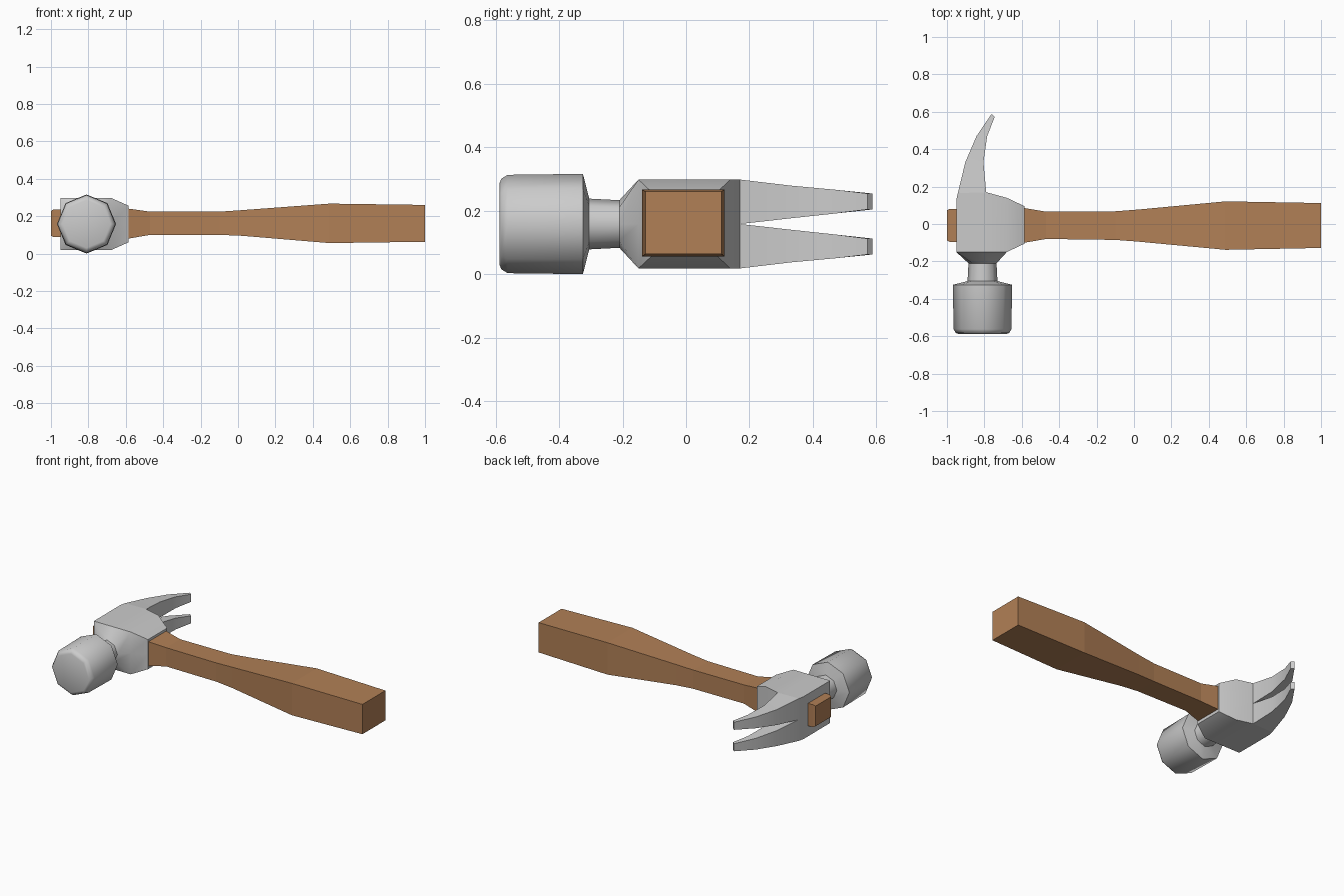
import bpy, bmesh, math
from mathutils import Vector

if "Cube" in bpy.data.objects:
    bpy.data.objects.remove(bpy.data.objects["Cube"])

CX, CZ = -0.81, 0.158   # axis of the hammer head


def material(name, rgb):
    m = bpy.data.materials.new(name)
    m.diffuse_color = (*rgb, 1)
    m.use_nodes = True
    m.node_tree.nodes["Principled BSDF"].inputs["Base Color"].default_value = m.diffuse_color
    return m


def finish(bm, name, mat, angle=None):
    bmesh.ops.remove_doubles(bm, verts=bm.verts, dist=0.0005)
    bmesh.ops.recalc_face_normals(bm, faces=bm.faces)
    me = bpy.data.meshes.new(name)
    bm.to_mesh(me)
    bm.free()
    me.materials.append(mat)
    ob = bpy.data.objects.new(name, me)
    bpy.context.collection.objects.link(ob)
    if angle:
        bpy.ops.object.select_all(action='DESELECT')
        ob.select_set(True)
        bpy.context.view_layer.objects.active = ob
        bpy.ops.object.shade_smooth_by_angle(angle=math.radians(angle))
    return ob


def loft(bm, rings, cap_start=True, cap_end=True):
    loops = [[bm.verts.new(p) for p in r] for r in rings]
    n = len(loops[0])
    for a, b in zip(loops, loops[1:]):
        for i in range(n):
            j = (i + 1) % n
            bm.faces.new((a[i], a[j], b[j], b[i]))
    if cap_start:
        bm.faces.new(loops[0])
    if cap_end:
        bm.faces.new(loops[-1])


def octagon(y, r):
    return [(CX + r * math.cos(i * math.pi / 4), y, CZ + r * math.sin(i * math.pi / 4))
            for i in range(8)]


def rect8(y0, y1, x0, x1, h):
    # Eight-point rectangle: y runs from y0 on the x0 side to y1 on the x1 side
    xm, ym = (x0 + x1) / 2, (y0 + y1) / 2
    return [(x1, y1, CZ), (x1, y1, CZ + h), (xm, ym, CZ + h), (x0, y0, CZ + h),
            (x0, y0, CZ), (x0, y0, CZ - h), (xm, ym, CZ - h), (x1, y1, CZ - h)]


steel = material("steel grey", (0.60, 0.60, 0.60))
wood = material("wood brown", (0.44, 0.215, 0.093))

# Head: striking face, neck and body in one loft along y
bm = bmesh.new()
root = rect8(0.165, 0.17, -0.942, -0.79, 0.14)
loft(bm, [octagon(-0.588, 0.128), octagon(-0.582, 0.143), octagon(-0.562, 0.155),
          octagon(-0.325, 0.158), octagon(-0.305, 0.080), octagon(-0.21, 0.075),
          rect8(-0.15, -0.15, -0.95, -0.68, 0.14),
          rect8(0.13, 0.14, -0.95, -0.68, 0.14), root], cap_end=False)

# Collar: pull the handle-side faces of the body out into a tapered socket
side = [f for f in bm.faces
        if all(abs(v.co.x + 0.68) < 0.001 and -0.16 < v.co.y < 0.15 for v in f.verts)]
ext = bmesh.ops.extrude_face_region(bm, geom=side)
for v in ext["geom"]:
    if isinstance(v, bmesh.types.BMVert):
        v.co = Vector((-0.585, -0.105 if v.co.y < 0 else 0.095, CZ + (v.co.z - CZ) * 0.70))
bmesh.ops.delete(bm, geom=side, context='FACES')

# Two mirrored claws: y outer, y inner, x outer, x inner, z inside, z outside
claw = [(0.165, 0.17, -0.942, -0.79, 0.0, 0.14),
        (0.33, 0.33, -0.902, -0.805, 0.018, 0.121),
        (0.47, 0.47, -0.842, -0.785, 0.033, 0.108),
        (0.588, 0.572, -0.762, -0.745, 0.046, 0.096)]
for s in (1, -1):
    loft(bm, [[(xo, yo, CZ + s * a), (xi, yi, CZ + s * a),
               (xi, yi, CZ + s * b), (xo, yo, CZ + s * b)]
              for yo, yi, xo, xi, a, b in claw], cap_start=False)
finish(bm, "hammer_head", steel, 50)

# Handle: rectangular sections x, y0, y1, z0, z1
sections = [(-1.0, -0.088, 0.073, 0.095, 0.228), (-0.985, -0.096, 0.081, 0.088, 0.236),
            (-0.70, -0.10, 0.085, 0.082, 0.236), (-0.585, -0.10, 0.085, 0.080, 0.240),
            (-0.47, -0.080, 0.066, 0.100, 0.224), (-0.10, -0.085, 0.068, 0.100, 0.224),
            (0.02, -0.094, 0.077, 0.095, 0.232), (0.49, -0.138, 0.121, 0.056, 0.267),
            (1.0, -0.128, 0.112, 0.063, 0.260)]
bm = bmesh.new()
loft(bm, [[(x, a, c), (x, b, c), (x, b, d), (x, a, d)] for x, a, b, c, d in sections])
finish(bm, "handle", wood)
